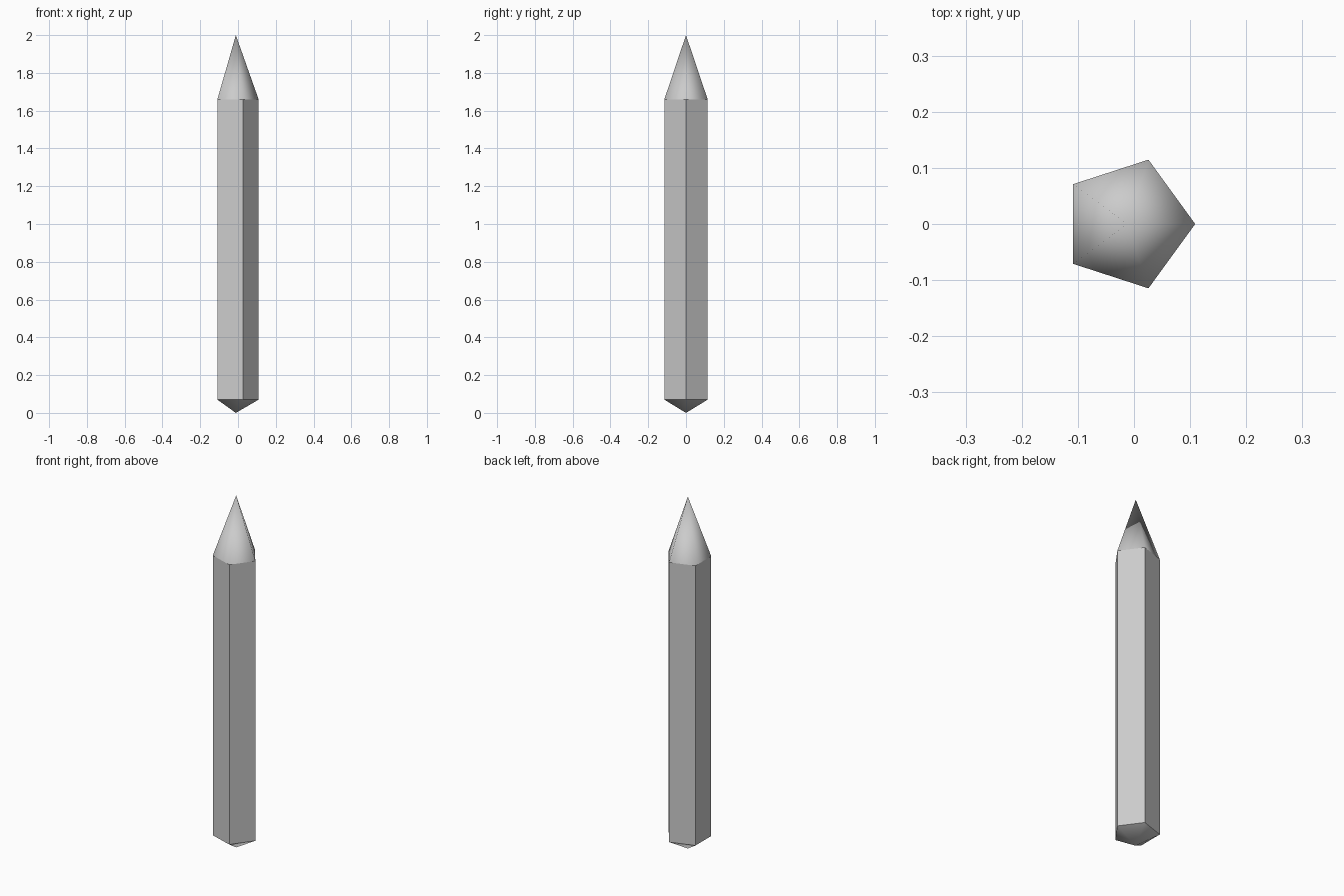
import bpy, bmesh
from math import cos, sin, tau

if "Cube" in bpy.data.objects:
    bpy.data.objects.remove(bpy.data.objects["Cube"])

SIDES, R, CX = 5, 0.1205, -0.0115      # pentagon with one corner facing +x


def ring(bm, z):
    return [bm.verts.new((CX + R * cos(tau * i / SIDES), R * sin(tau * i / SIDES), z))
            for i in range(SIDES)]


def finish(bm, name, smooth):
    bmesh.ops.recalc_face_normals(bm, faces=bm.faces[:])
    for f in bm.faces:
        f.smooth = smooth
        # open shells: make every face look away from the axis
        c = f.calc_center_median()
        if f.normal.x * (c.x - CX) + f.normal.y * c.y < 0:
            f.normal_flip()
    mesh = bpy.data.meshes.new(name)
    bm.to_mesh(mesh)
    bm.free()
    obj = bpy.data.objects.new(name, mesh)
    bpy.context.collection.objects.link(obj)


def point(name, z_ring, z_apex):
    bm = bmesh.new()
    base = ring(bm, z_ring)
    apex = bm.verts.new((CX, 0, z_apex))
    for i in range(SIDES):
        bm.faces.new((base[i], base[(i + 1) % SIDES], apex))
    finish(bm, name, True)


def prism(name, z0, z1):
    bm = bmesh.new()
    a, b = ring(bm, z0), ring(bm, z1)
    for i in range(SIDES):
        j = (i + 1) % SIDES
        bm.faces.new((a[i], a[j], b[j], b[i]))
    finish(bm, name, False)


# Flat-sided shaft, long smooth-shaded tip, short smooth-shaded butt
prism("shaft", 0.07, 1.66)
point("tip", 1.66, 2.0)
point("butt", 0.07, 0.0)
